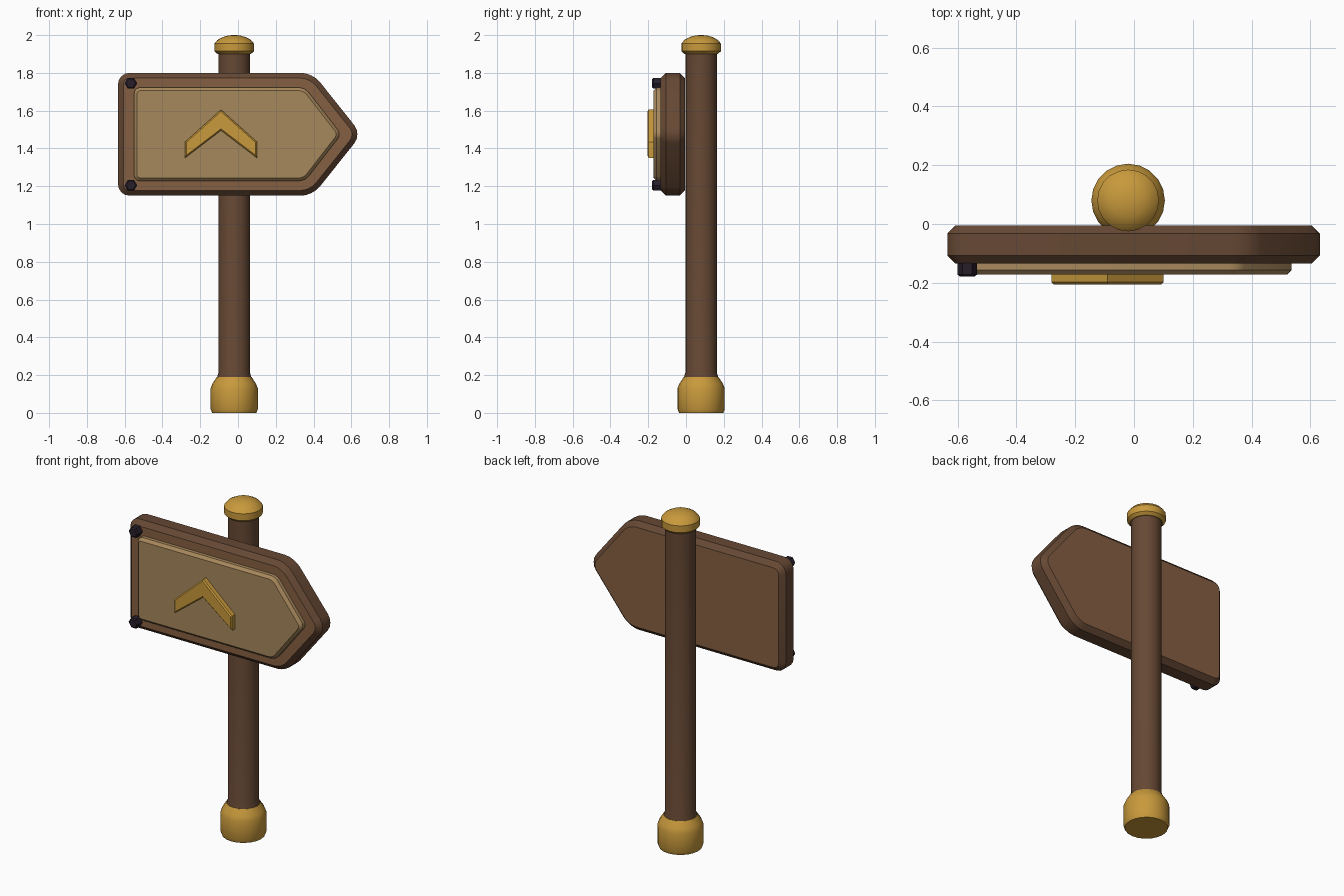
import bpy
import bmesh
import math

if "Cube" in bpy.data.objects:
    bpy.data.objects.remove(bpy.data.objects["Cube"])


def material(name, rgb):
    mat = bpy.data.materials.new(name)
    mat.use_nodes = True
    color = (*rgb, 1)
    mat.diffuse_color = color
    shader = mat.node_tree.nodes["Principled BSDF"]
    shader.inputs["Base Color"].default_value = color
    shader.inputs["Roughness"].default_value = 0.7
    return mat


dark_wood = material("dark wood", (0.133, 0.065, 0.034))
board_wood = material("board wood", (0.235, 0.117, 0.055))
pale_wood = material("pale wood", (0.39, 0.246, 0.107))
gold = material("gold", (0.58, 0.32, 0.045))
iron = material("dark iron", (0.02, 0.013, 0.023))


def finish(name, bm, mats):
    bmesh.ops.recalc_face_normals(bm, faces=bm.faces)
    mesh = bpy.data.meshes.new(name)
    bm.to_mesh(mesh)
    bm.free()
    obj = bpy.data.objects.new(name, mesh)
    bpy.context.collection.objects.link(obj)
    for mat in mats:
        mesh.materials.append(mat)
    bpy.ops.object.select_all(action="DESELECT")
    obj.select_set(True)
    bpy.context.view_layer.objects.active = obj
    bpy.ops.object.shade_smooth_by_angle(angle=math.radians(32))
    return obj


def lathe(name, profile, mat, sides=20):
    """Turn a (radius, height) profile around the post axis."""
    bm = bmesh.new()
    rings = []
    for r, z in profile:
        rings.append([bm.verts.new((POST_X + r * math.cos(math.tau * i / sides),
                                    POST_Y + r * math.sin(math.tau * i / sides), z))
                      for i in range(sides)])
    for low, high in zip(rings, rings[1:]):
        for i in range(sides):
            j = (i + 1) % sides
            bm.faces.new((low[i], low[j], high[j], high[i]))
    bm.faces.new(rings[0])
    bm.faces.new(rings[-1])
    return finish(name, bm, [mat])


def plate(name, outline, back, front, mats, corner=0, rim=0, both_rims=False):
    """Extrude an (x, z) outline along y, round its corners and chamfer its rims."""
    bm = bmesh.new()
    face = bm.faces.new([bm.verts.new((x, back, z)) for x, z in outline])
    new = bmesh.ops.extrude_face_region(bm, geom=[face])["geom"]
    for v in new:
        if isinstance(v, bmesh.types.BMVert):
            v.co.y = front
    bmesh.ops.recalc_face_normals(bm, faces=bm.faces)
    if corner:
        edges = [e for e in bm.edges if abs(e.verts[0].co.y - e.verts[1].co.y) > 0.001]
        bmesh.ops.bevel(bm, geom=edges, offset=corner, segments=4, profile=0.5, affect="EDGES")
    if rim:
        levels = (back, front) if both_rims else (front,)
        edges = [e for e in bm.edges
                 if any(all(abs(v.co.y - y) < 0.001 for v in e.verts) for y in levels)]
        bmesh.ops.bevel(bm, geom=edges, offset=rim, segments=1, affect="EDGES")
    # Broad front and back faces take the last material
    bm.normal_update()
    for f in bm.faces:
        f.material_index = len(mats) - 1 if abs(f.normal.y) > 0.9 else 0
    return finish(name, bm, mats)


def arrow(left, shoulder, tip, half):
    return [(left, MID_Z - half), (shoulder, MID_Z - half), (tip, MID_Z),
            (shoulder, MID_Z + half), (left, MID_Z + half)]


POST_X, POST_Y, MID_Z = -0.02, 0.08, 1.475

# Post with its foot and cap
lathe("post", [(0.092, 0.17), (0.09, 0.19), (0.083, 0.215), (0.083, 1.92)], dark_wood)
lathe("post_foot", [(0.117, 0), (0.125, 0.02), (0.125, 0.13), (0.115, 0.155), (0.092, 0.19)], gold)
lathe("post_cap", [(0.088, 1.9), (0.105, 1.915), (0.105, 1.955), (0.088, 1.975),
                   (0.06, 1.99), (0.03, 1.998), (0.008, 2.0)], gold)

# Arrow-shaped board and raised panel
plate("sign_board", arrow(-0.635, 0.395, 0.654, 0.325), -0.005, -0.135,
      [dark_wood, board_wood], corner=0.06, rim=0.028, both_rims=True)
plate("sign_panel", arrow(-0.55, 0.355, 0.547, 0.247), -0.13, -0.172,
      [pale_wood], corner=0.03, rim=0.016)

# Raised chevron
cx, wing = -0.09, 0.19
plate("chevron", [(cx - wing, 1.35), (cx, 1.495), (cx + wing, 1.35),
                  (cx + wing, 1.435), (cx, 1.605), (cx - wing, 1.435)],
      -0.165, -0.205, [gold], rim=0.007)

# Hexagonal bolts
for label, z in (("upper", MID_Z + 0.27), ("lower", MID_Z - 0.27)):
    hexagon = [(-0.567 + 0.033 * math.cos(math.tau * i / 6),
                z + 0.033 * math.sin(math.tau * i / 6)) for i in range(6)]
    plate(label + "_bolt", hexagon, -0.13, -0.179, [iron], rim=0.007)
